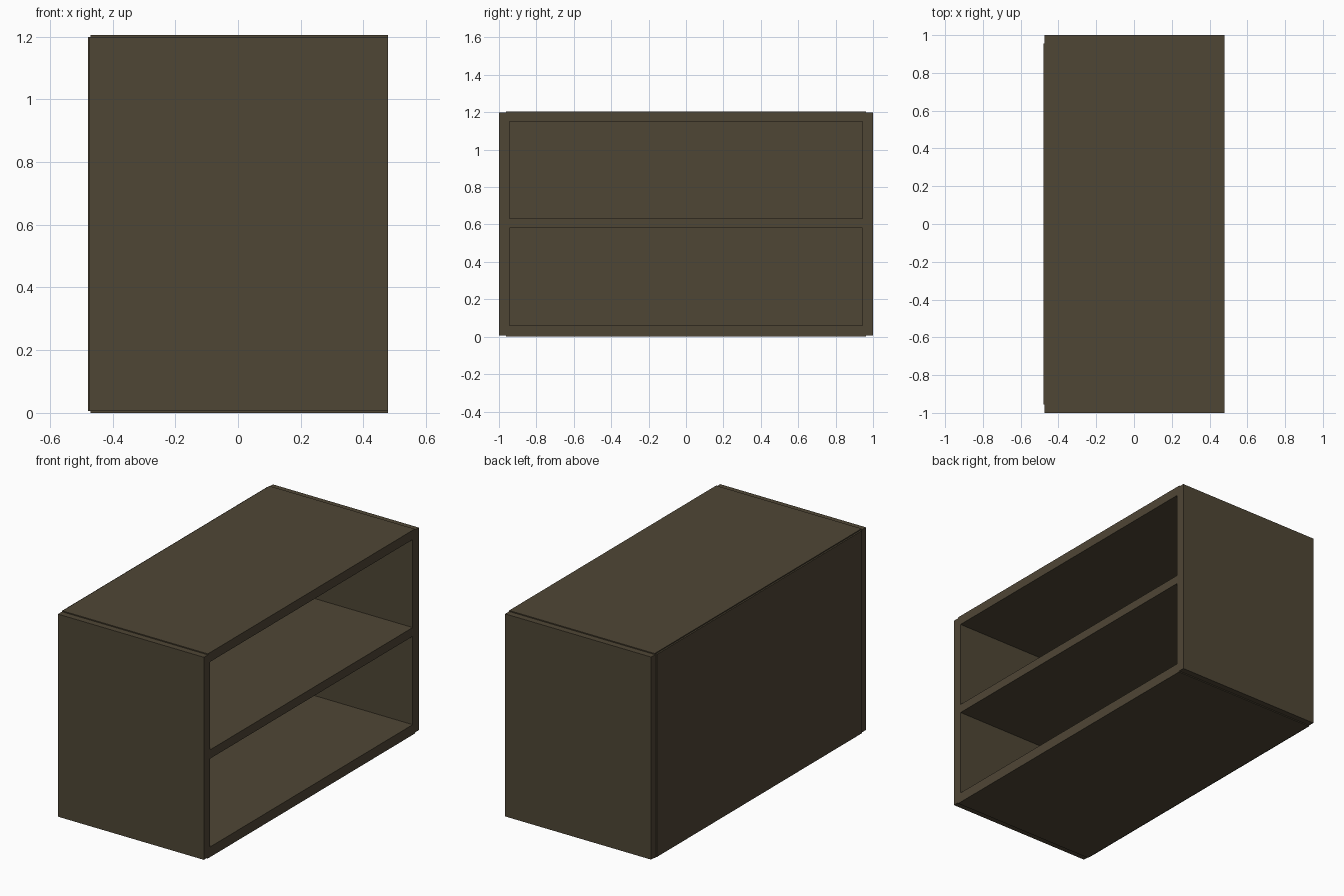
import bpy

if "Cube" in bpy.data.objects:
    bpy.data.objects.remove(bpy.data.objects["Cube"])

# Single dark brown-grey wood colour
wood = bpy.data.materials.new("dark_wood")
wood.diffuse_color = (0.078, 0.061, 0.036, 1)
wood.use_nodes = True
wood.node_tree.nodes["Principled BSDF"].inputs["Base Color"].default_value = wood.diffuse_color


def board(name, x, y, z):
    """Box spanning the given (min, max) ranges."""
    bpy.ops.mesh.primitive_cube_add(size=1, location=[sum(r) / 2 for r in (x, y, z)])
    ob = bpy.context.object
    ob.name = name
    ob.scale = [r[1] - r[0] for r in (x, y, z)]
    bpy.ops.object.transform_apply(location=False, rotation=False, scale=True)
    ob.data.materials.append(wood)
    return ob


FRONT = 0.478          # open side of the unit
INNER = 0.943          # half width between the side panels
X = (-0.47, FRONT)

# Side panels, very slightly shorter than the carcass
for name, s in (("left_side_panel", -1), ("right_side_panel", 1)):
    board(name, (-0.473, FRONT), tuple(sorted((s * INNER, s * 1.0))), (0.006, 1.199))

# Bottom, middle shelf and top
for name, z in (("bottom_board", (0.0, 0.06)),
                ("middle_shelf", (0.58, 0.632)),
                ("top_board", (1.15, 1.205))):
    board(name, X, (-INNER - (0.02 if name != "middle_shelf" else 0),
                    INNER + (0.02 if name != "middle_shelf" else 0)), z)

# Back panel, standing slightly proud of the sides
board("back_panel", (-0.479, -0.43), (-0.955, 0.955), (0.006, 1.199))
